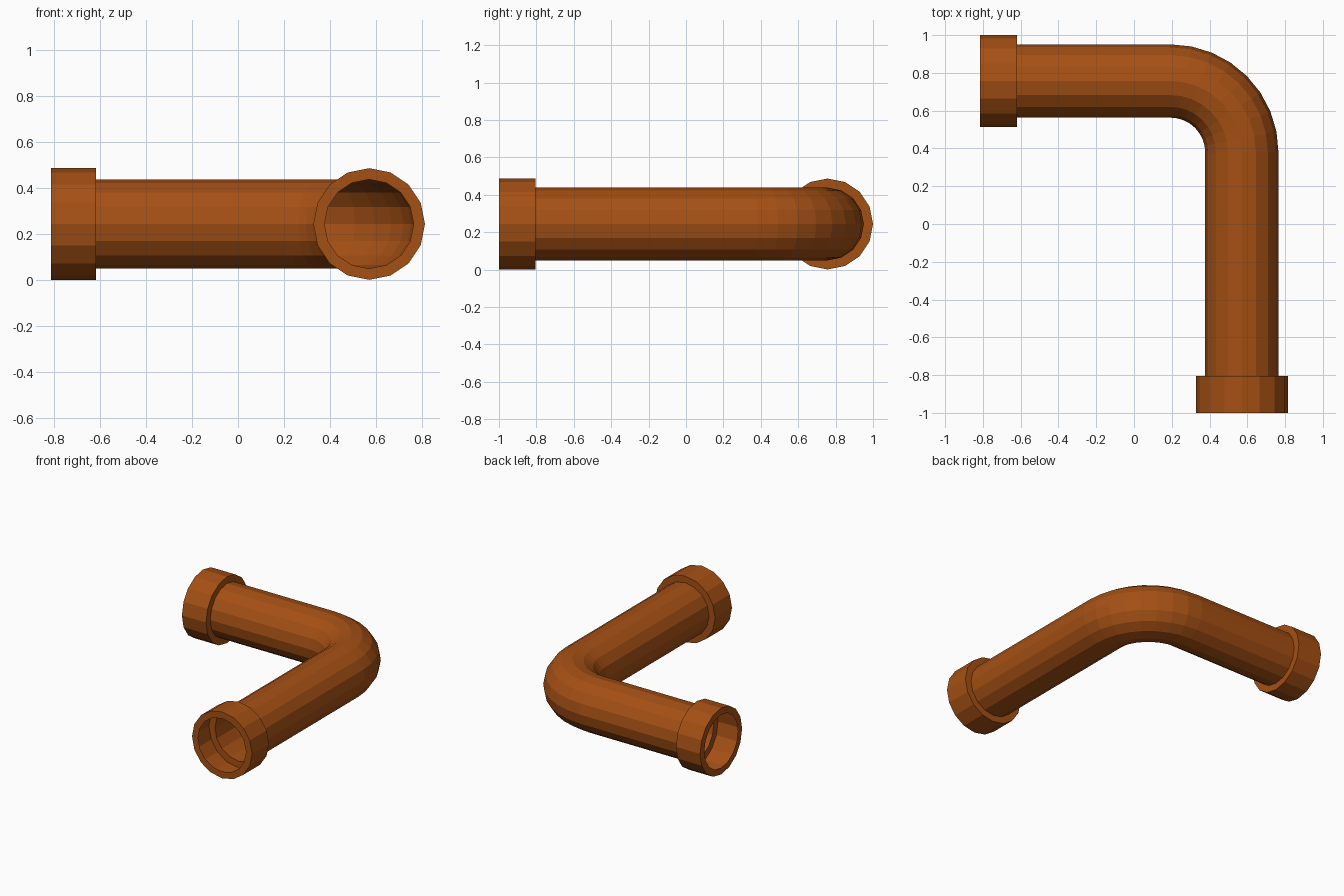
import bpy, bmesh
from math import sin, cos, pi
from mathutils import Vector

if "Cube" in bpy.data.objects:
    bpy.data.objects.remove(bpy.data.objects["Cube"])

SIDES, BEND_STEPS = 16, 8
PIPE_R, COLLAR_R = 0.194, 0.243
AXIS_Z = 0.244
BEND_C, BEND_R = Vector((0.193, 0.379, AXIS_Z)), 0.378
LEG_X, LEG_Y = BEND_C.x + BEND_R, BEND_C.y + BEND_R

mat = bpy.data.materials.new("orange_clay")
mat.diffuse_color = (0.376, 0.08, 0.007, 1)
mat.use_nodes = True
mat.node_tree.nodes["Principled BSDF"].inputs["Base Color"].default_value = mat.diffuse_color


def ring(bm, centre, side, radius):
    """Circle of vertices spanned by a horizontal side vector and z."""
    return [bm.verts.new(centre + side * radius * cos(2 * pi * i / SIDES)
                         + Vector((0, 0, radius * sin(2 * pi * i / SIDES))))
            for i in range(SIDES)]


def loft(name, sections):
    """Bridge consecutive rings given as (centre, side, radius)."""
    bm = bmesh.new()
    rings = [ring(bm, *s) for s in sections]
    for a, b in zip(rings, rings[1:]):
        for i in range(SIDES):
            j = (i + 1) % SIDES
            bm.faces.new((a[i], a[j], b[j], b[i]))
    bmesh.ops.recalc_face_normals(bm, faces=bm.faces)
    me = bpy.data.meshes.new(name)
    bm.to_mesh(me)
    bm.free()
    me.materials.append(mat)
    ob = bpy.data.objects.new(name, me)
    bpy.context.collection.objects.link(ob)
    return ob


X, Y = Vector((1, 0, 0)), Vector((0, 1, 0))

# Pipe: straight leg, quarter bend, straight leg
path = [(Vector((LEG_X, -0.805, AXIS_Z)), X, PIPE_R)]
for k in range(BEND_STEPS + 1):
    a = pi / 2 * k / BEND_STEPS
    out = Vector((cos(a), sin(a), 0))
    path.append((BEND_C + out * BEND_R, out, PIPE_R))
path.append((Vector((-0.619, LEG_Y, AXIS_Z)), Y, PIPE_R))
loft("elbow_pipe", path)


# Socket collars: hollow shells with a front lip and a back shoulder
def collar(name, mouth, back, side):
    loft(name, [(mouth, side, PIPE_R), (mouth, side, COLLAR_R),
                (back, side, COLLAR_R), (back, side, PIPE_R)])


collar("front_collar", Vector((LEG_X, -1.0, AXIS_Z)),
       Vector((LEG_X, -0.805, AXIS_Z)), X)
collar("left_collar", Vector((-0.814, LEG_Y, AXIS_Z)),
       Vector((-0.619, LEG_Y, AXIS_Z)), Y)
